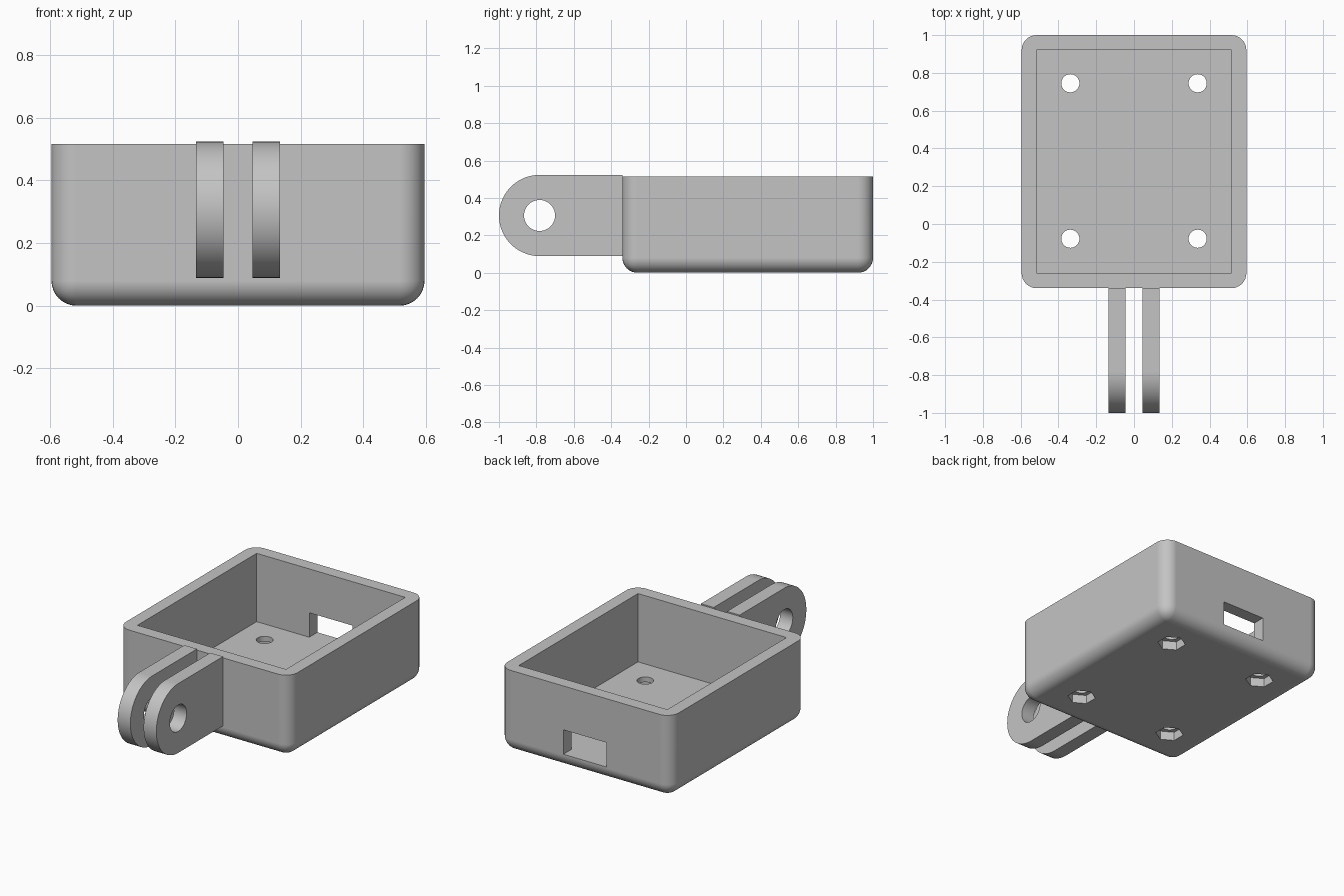
import bpy, bmesh, math
from mathutils import Matrix, Vector

if "Cube" in bpy.data.objects:
    bpy.data.objects.remove(bpy.data.objects["Cube"], do_unlink=True)

grey = bpy.data.materials.new("plain grey")
GREY = (0.55, 0.55, 0.55, 1)
grey.use_nodes = True
grey.diffuse_color = GREY
grey.node_tree.nodes["Principled BSDF"].inputs["Base Color"].default_value = GREY


def add_object(name, bm):
    bmesh.ops.recalc_face_normals(bm, faces=bm.faces)
    mesh = bpy.data.meshes.new(name)
    bm.to_mesh(mesh)
    bm.free()
    mesh.materials.append(grey)
    obj = bpy.data.objects.new(name, mesh)
    bpy.context.collection.objects.link(obj)
    return obj


def box_bm(low, high):
    low, high = Vector(low), Vector(high)
    bm = bmesh.new()
    bmesh.ops.create_cube(bm, size=1, matrix=Matrix.Translation((low + high) / 2)
                          @ Matrix.Diagonal((*(high - low), 1)))
    return bm


def prism(name, centre, radius, depth, sides, axis="Z"):
    bm = bmesh.new()
    turn = Matrix.Rotation(math.pi / 2, 4, "Y") if axis == "X" else Matrix()
    bmesh.ops.create_cone(bm, cap_ends=True, segments=sides, radius1=radius,
                          radius2=radius, depth=depth,
                          matrix=Matrix.Translation(centre) @ turn)
    return add_object(name, bm)


def activate(obj):
    bpy.ops.object.select_all(action="DESELECT")
    obj.select_set(True)
    bpy.context.view_layer.objects.active = obj


def cut(obj, cutter):
    activate(obj)
    mod = obj.modifiers.new("cut", "BOOLEAN")
    mod.operation, mod.solver, mod.object = "DIFFERENCE", "EXACT", cutter
    bpy.ops.object.modifier_apply(modifier=mod.name)
    bpy.data.objects.remove(cutter, do_unlink=True)


def smooth(obj):
    activate(obj)
    bpy.ops.object.shade_smooth_by_angle(angle=math.radians(30))
    mod = obj.modifiers.new("even shading", "WEIGHTED_NORMAL")
    mod.keep_sharp = True


HALF, FRONT, BACK, TOP = 0.595, -0.34, 1.0, 0.515
WALL, FLOOR = 0.08, 0.087

# Open tray, rounded on its upright and bottom edges
bm = box_bm((-HALF, FRONT, 0), (HALF, BACK, TOP))
edges = [e for e in bm.edges if min(v.co.z for v in e.verts) < 0.01]
bmesh.ops.bevel(bm, geom=edges, offset=WALL, segments=8, profile=0.5,
                affect="EDGES", clamp_overlap=True)
tray = add_object("tray", bm)

# Cavity and cable slot in the back wall
cut(tray, add_object("cavity", box_bm((WALL - HALF, FRONT + WALL, FLOOR),
                                      (HALF - WALL, BACK - WALL, TOP + 0.2))))
cut(tray, add_object("cable_slot", box_bm((-0.15, BACK - 0.2, FLOOR),
                                          (0.15, BACK + 0.1, 0.24))))

# Screw holes with six-sided nut pockets underneath
for x in (-0.337, 0.337):
    for y in (-0.078, 0.745):
        cut(tray, prism("screw_hole", (x, y, 0.05), 0.048, 0.3, 32))
        cut(tray, prism("nut_pocket", (x, y, 0), 0.082, 0.11, 6))
smooth(tray)

# Pair of round-ended hinge ears on the front
EAR_Y, EAR_Z, EAR_R = -0.783, 0.306, 0.217
for side, x in (("right", -0.09), ("left", 0.09)):
    arc = [math.pi * (0.5 + i / 32) for i in range(33)]
    outline = [(EAR_Y + EAR_R * math.cos(a), EAR_Z + EAR_R * math.sin(a)) for a in arc]
    outline += [(FRONT, EAR_Z - EAR_R), (FRONT, EAR_Z + EAR_R)]
    bm = bmesh.new()
    face = bm.faces.new([bm.verts.new((x - 0.044, y, z)) for y, z in outline])
    new = bmesh.ops.extrude_face_region(bm, geom=[face])["geom"]
    bmesh.ops.translate(bm, vec=(0.088, 0, 0),
                        verts=[g for g in new if isinstance(g, bmesh.types.BMVert)])
    ear = add_object(side + "_hinge_ear", bm)
    cut(ear, prism("pin_hole", (x, EAR_Y, EAR_Z), 0.083, 0.3, 48, "X"))
    smooth(ear)
